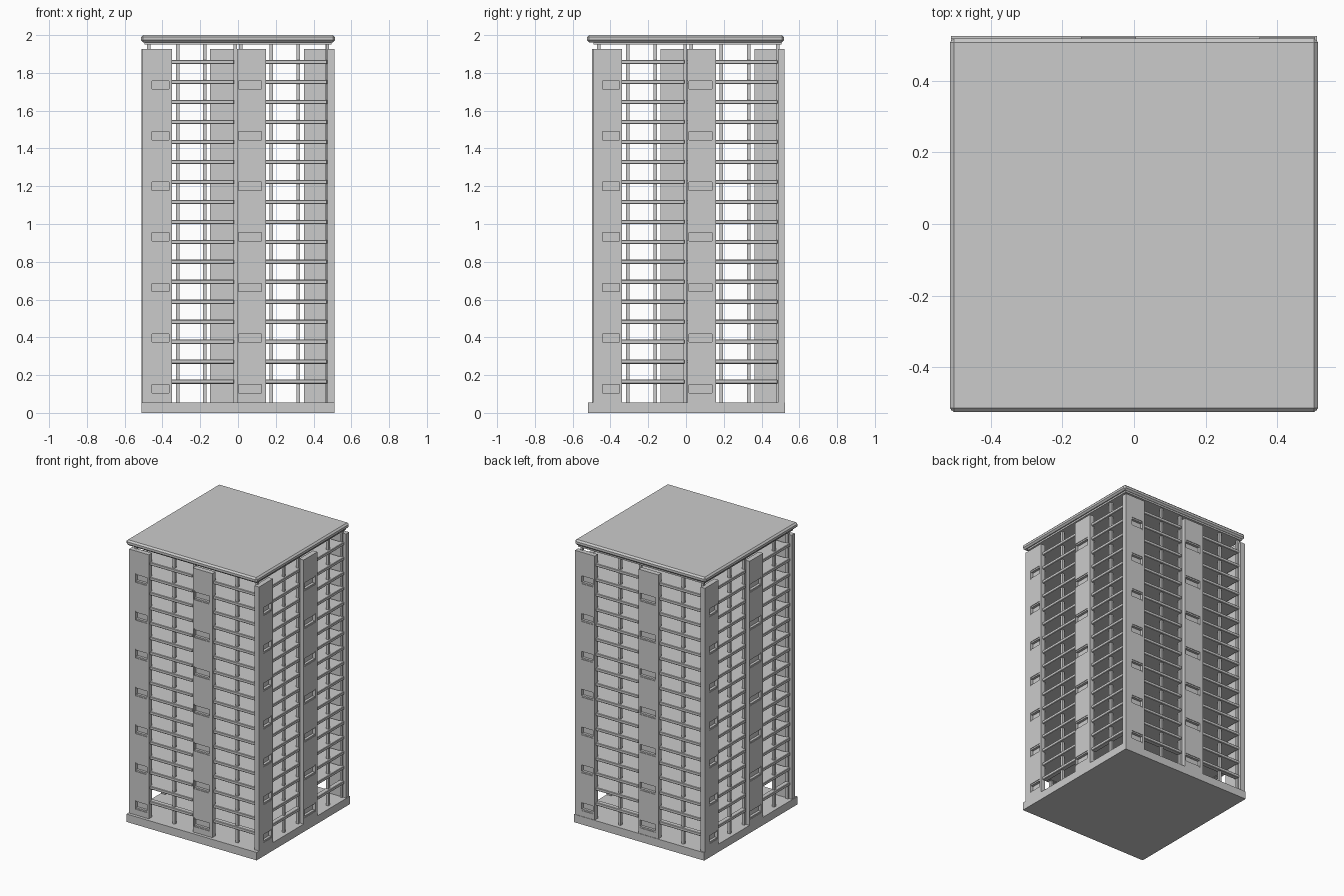
import bpy, bmesh
from mathutils import Matrix, Vector

if "Cube" in bpy.data.objects:
    bpy.data.objects.remove(bpy.data.objects["Cube"])

CY = 0.012          # centre of the tower body in y
H = 0.51            # half width of the tower body


def make(name, boxes, bevel=0.0, turns=1):
    """Boxes as (x0,x1,y0,y1,z0,z1); repeated round the tower when turns=4."""
    bm = bmesh.new()
    for k in range(turns):
        rot = Matrix.Rotation(k * 1.5707963, 4, 'Z')
        for x0, x1, y0, y1, z0, z1 in boxes:
            m = (rot @ Matrix.Translation(((x0 + x1) / 2, (y0 + y1) / 2, (z0 + z1) / 2))
                 @ Matrix.Diagonal((x1 - x0, y1 - y0, z1 - z0, 1)))
            bmesh.ops.create_cube(bm, size=1, matrix=m)
    if bevel:
        bmesh.ops.bevel(bm, geom=bm.edges[:], offset=bevel, segments=1,
                        affect='EDGES', profile=0.5)
    me = bpy.data.meshes.new(name)
    bm.to_mesh(me)
    bm.free()
    ob = bpy.data.objects.new(name, me)
    ob.location = Vector((0, CY if turns == 4 else 0, 0))
    bpy.context.collection.objects.link(ob)
    return ob


# Base plinth and roof
make("base_plinth", [(-0.51, 0.51, -0.52, 0.525, 0, 0.056)])
make("roof_slab", [(-0.513, 0.513, -0.525, 0.518, 1.962, 2.0)], bevel=0.011)
make("roof_soffit", [(-0.495, 0.495, -0.49, 0.505, 1.95, 1.97)])

# Levels: spandrel bars on every level, floor slabs above the tall lobby
levels = [0.165 + 0.1058 * i for i in range(17)]
make("floor_slabs", [(-0.465, 0.465, CY - 0.465, CY + 0.465, z - 0.008, z + 0.008)
                     for z in levels[1:]])
make("spandrel_bars", [(x0, x1, -0.495, -0.46, z - 0.011, z + 0.011)
                       for z in levels for x0, x1 in ((-0.355, -0.02), (0.145, 0.472))],
     bevel=0.003, turns=4)

# Thin columns from base to roof
make("columns", [(x - 0.009, x + 0.009, -0.482, -0.464, 0.05, 1.955)
                 for x in (-0.175, -0.015, 0.32, 0.474)], turns=4)

# Wall piers with recessed windows: back plate, side strips and spacers
windows = [0.128 + 0.268 * i for i in range(7)]
piers, sills = [], []
for x0, x1, w0, w1 in ((-0.505, -0.35, -0.455, -0.365), (-0.005, 0.148, 0.003, 0.125)):
    bottom, top, f, m, b = 0.05, 1.927, -H, -0.488, -0.475
    piers += [(x0, x1, m, b, bottom, top),
              (x0, w0, f, m, bottom, top), (w1, x1, f, m, bottom, top)]
    edges = [bottom] + [e for z in windows for e in (z - 0.032, z + 0.032)] + [top]
    piers += [(w0, w1, f, m, a, c) for a, c in zip(edges[::2], edges[1::2])]
    for z in windows:
        sills += [(w0, w1, f + 0.004, m, z - 0.032, z - 0.022),
                  (w0, w1, f + 0.004, m, z + 0.022, z + 0.032)]
make("wall_piers", piers, turns=4)
make("window_frames", sills, turns=4)
